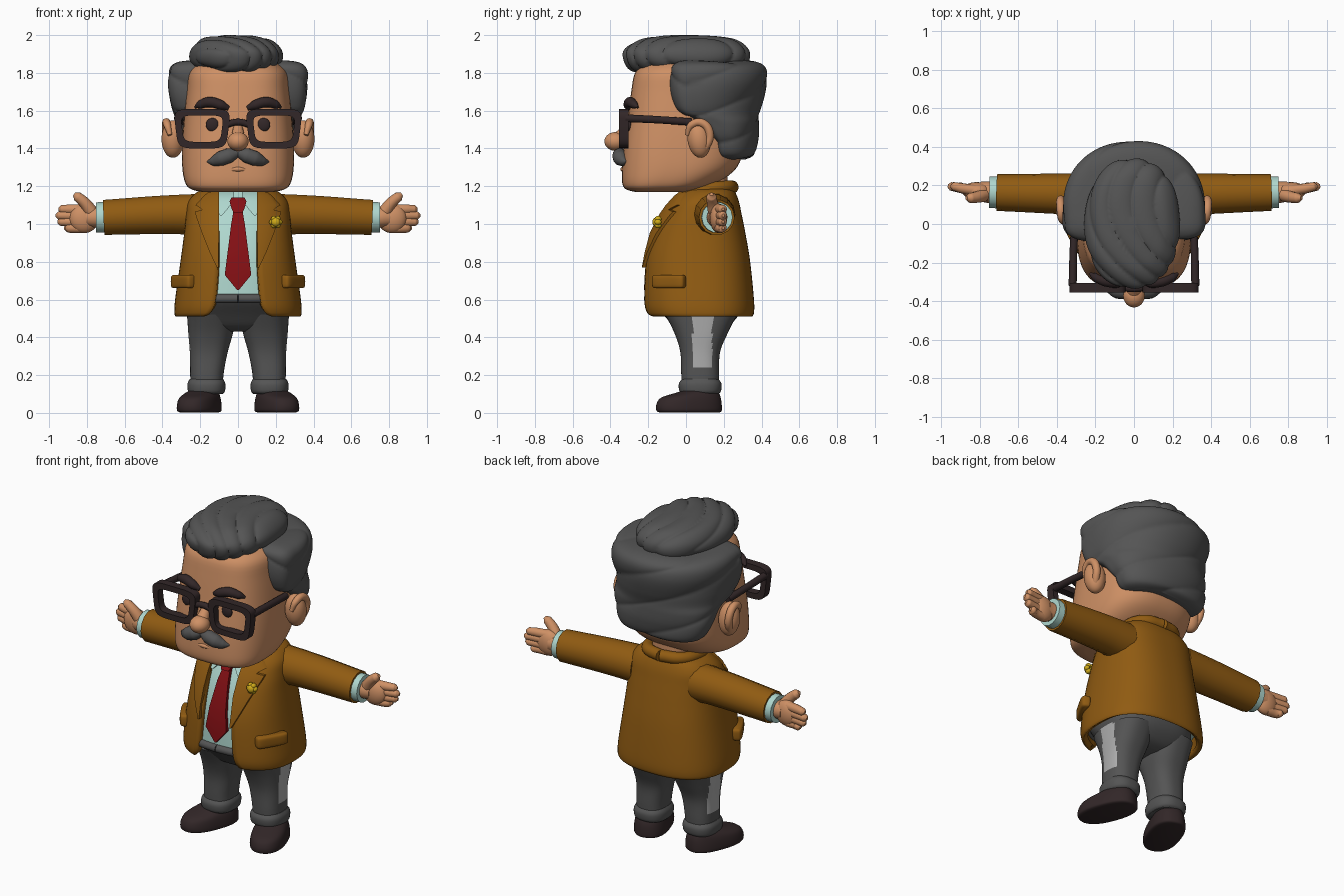
import bpy, bmesh, math
from mathutils import Matrix, Vector

cube = bpy.data.objects.get("Cube")
if cube:
    bpy.data.objects.remove(cube)


def material(name, *rgb):
    m = bpy.data.materials.new(name)
    m.use_nodes = True
    m.diffuse_color = (*rgb, 1)
    m.node_tree.nodes["Principled BSDF"].inputs["Base Color"].default_value = (*rgb, 1)
    return m


SKIN = material("skin", .62, .28, .13)
GREY = material("charcoal grey", .09, .09, .09)
JACKET = material("ochre cloth", .28, .105, .006)
SHIRT = material("pale teal", .43, .68, .62)
TIE = material("dark red", .23, .005, .007)
DARK = material("dark brown", .032, .02, .021)
YELLOW = material("yellow", .62, .4, .01)
PALE = material("pale grey", .42, .42, .42)


def finish(o, mat, mirror=False, angle=45):
    o.data.materials.append(mat)
    bpy.ops.object.select_all(action='DESELECT')
    o.select_set(True)
    bpy.context.view_layer.objects.active = o
    if o.type == 'CURVE':
        bpy.ops.object.convert(target='MESH')
    bpy.ops.object.shade_smooth_by_angle(angle=math.radians(angle))
    if mirror:
        o.modifiers.new("Mirror", 'MIRROR')
    return o


def skin_rings(name, rings, mat, mirror=False, cyclic=True, caps=True, loop=False,
               matrix=None, ridge=None, thick=0):
    """Join rows of points with quads."""
    bm = bmesh.new()
    rows = [[bm.verts.new(p) for p in r] for r in rings]
    n = len(rows[0])
    for a, b in list(zip(rows, rows[1:])) + ([(rows[-1], rows[0])] if loop else []):
        for i in range(n if cyclic else n - 1):
            j = (i + 1) % n
            bm.faces.new((a[i], a[j], b[j], b[i]))
    if caps:
        bm.faces.new(rows[0][::-1])
        bm.faces.new(rows[-1])
    bmesh.ops.recalc_face_normals(bm, faces=bm.faces)
    if ridge:
        bm.normal_update()
        moves = [(v, v.normal * ridge(v.co)) for v in bm.verts]
        for v, d in moves:
            v.co += d
    if matrix:
        bm.transform(matrix)
    me = bpy.data.meshes.new(name)
    bm.to_mesh(me)
    bm.free()
    o = bpy.data.objects.new(name, me)
    bpy.context.collection.objects.link(o)
    finish(o, mat, mirror)
    if thick:
        s = o.modifiers.new("Solidify", 'SOLIDIFY')
        s.thickness, s.offset = thick, -1
    return o


def smooth_rows(rows, sub):
    """Catmull-Rom steps between profile rows."""
    out = []
    for i in range(len(rows) - 1):
        quad = zip(rows[max(i - 1, 0)], rows[i], rows[i + 1], rows[min(i + 2, len(rows) - 1)])
        quad = list(quad)
        for k in range(sub):
            t = k / sub
            out.append([b + .5 * t * (c - a + t * (2*a - 5*b + 4*c - d + t * (3*(b - c) + d - a)))
                        for a, b, c, d in quad])
    return out + [list(rows[-1])]


def ring(z, cx, rx, yf, yb, gap=None, nf=2.5, nb=2.5, mid=.5, seg=64):
    """Rounded horizontal section, with an optional opening at the front."""
    cy = yf + mid * (yb - yf)
    start = -math.pi / 2 if gap is None else -math.acos((gap / rx) ** (nf / 2))
    span = 2 * math.pi if gap is None else math.pi - 2 * start
    pts = []
    for i in range(seg):
        t = start + span * i / (seg if gap is None else seg - 1)
        c, s = math.cos(t), math.sin(t)
        e = 2 / (nf if s < 0 else nb)
        y = (yb - cy if s > 0 else cy - yf) * abs(s) ** e
        pts.append((cx + math.copysign(rx * abs(c) ** e, c), cy + math.copysign(y, s), z))
    return pts


def loft(name, rows, mat, mirror=False, sub=4, matrix=None, ridge=None, **kw):
    rings = [ring(*r, **kw) for r in smooth_rows(rows, sub)]
    return skin_rings(name, rings, mat, mirror, matrix=matrix, ridge=ridge)


def tube(name, pts, mat, mirror=False):
    """Round sweep; each point is x, y, z, radius."""
    cu = bpy.data.curves.new(name, 'CURVE')
    cu.dimensions, cu.bevel_depth, cu.bevel_resolution = '3D', 1, 5
    cu.use_fill_caps, cu.resolution_u = True, 8
    sp = cu.splines.new('BEZIER')
    sp.bezier_points.add(len(pts) - 1)
    for b, p in zip(sp.bezier_points, pts):
        b.co, b.radius = p[:3], p[3]
        b.handle_left_type = b.handle_right_type = 'AUTO'
    o = bpy.data.objects.new(name, cu)
    bpy.context.collection.objects.link(o)
    return finish(o, mat, mirror)


def ball(name, loc, size, mat, mirror=False, rot=0):
    bm = bmesh.new()
    m = Matrix.Translation(loc) @ Matrix.Rotation(rot, 4, 'X') @ Matrix.Diagonal((*size, 1))
    bmesh.ops.create_uvsphere(bm, u_segments=32, v_segments=20, radius=1, matrix=m)
    me = bpy.data.meshes.new(name)
    bm.to_mesh(me)
    bm.free()
    o = bpy.data.objects.new(name, me)
    bpy.context.collection.objects.link(o)
    return finish(o, mat, mirror)


# Torso: the jacket profile also carries the shirt, lapels and tie
COAT = [(.51, 0, .33, -.20, .35, .18), (.53, 0, .337, -.22, .36, .145), (.6, 0, .333, -.23, .36, .12),
        (.8, 0, .305, -.22, .34, .105), (.95, 0, .285, -.18, .315, .105), (1.05, 0, .275, -.13, .295, .11),
        (1.12, 0, .262, -.08, .28, .115), (1.17, 0, .215, -.03, .26, .115), (1.195, 0, .15, 0, .24, .11)]
skin_rings("jacket", [ring(*r) for r in smooth_rows(COAT, 5)], JACKET, cyclic=False, caps=False, thick=.035)
loft("shirt", [(z, 0, rx - .03, yf + .03, yb - .03) for z, c, rx, yf, yb, g in COAT[2:]], SHIRT)


def front_y(x, z):
    for a, b in zip(COAT, COAT[1:]):
        if z <= b[0]:
            break
    t = min(1, (z - a[0]) / (b[0] - a[0]))
    _, _, rx, yf, yb, _ = [p + t * (q - p) for p, q in zip(a, b)]
    h = (yb - yf) / 2
    return yf + h - h * max(0, 1 - min(1, abs(x) / rx) ** 2.5) ** .4


def panel(name, rows, mat, lift, depth, mirror=True):
    """Cloth piece lying on the chest; rows are z, inner x, outer x."""
    def sheet(off):
        return [[(p, front_y(p, z) - off, z) for p in [a + (b - a) * k / 5 for k in range(6)]]
                for z, a, b in rows]
    rings = [f + b[::-1] for f, b in zip(sheet(lift), sheet(lift - depth))]
    return skin_rings(name, rings, mat, mirror)


panel("lapels", [(.77, .104, .112), (.85, .104, .15), (.95, .1, .19), (1.04, .1, .222), (1.065, .1, .228),
                 (1.075, .1, .19), (1.085, .1, .20), (1.1, .1, .225), (1.15, .1, .18), (1.19, .1, .13)],
      JACKET, .02, .03)
panel("shirt_collar", [(1.045, .085, .095), (1.08, .055, .115), (1.12, .025, .13), (1.17, .02, .125)],
      SHIRT, .0, .04)
panel("tie_blade", [(.65, -.004, .004), (.73, -.07, .07), (.85, -.055, .055), (1, -.036, .036), (1.07, -.024, .024)],
      TIE, -.005, .04, False)
panel("tie_knot", [(1.06, -.024, .024), (1.08, -.034, .034), (1.12, -.045, .045), (1.14, -.035, .035)],
      TIE, .008, .05, False)
tube("jacket_collar", [(.13, -.015, 1.16, .022), (.155, .1, 1.185, .032), (.11, .21, 1.195, .035),
                       (0, .245, 1.195, .035)], JACKET, True)
# Pocket flaps wrap the front corners
flap = Matrix.Translation((.292, -.09, .66)) @ Matrix.Rotation(math.radians(60), 4, 'Z')
loft("pocket_flaps", [(0, 0, .085, -.02, .02), (.012, 0, .095, -.03, .03), (.058, 0, .095, -.03, .03),
                      (.07, 0, .085, -.02, .02)], JACKET, True, matrix=flap, nf=4, nb=4)
# Lapel flower made of petals round a centre
ball("flower_centre", (.2, -.158, 1.01), (.024, .02, .024), YELLOW)
for i in range(6):
    a = i * math.pi / 3
    ball("flower_petal", (.2 + .02 * math.cos(a), -.148, 1.01 + .02 * math.sin(a)), (.015, .018, .015), YELLOW)

# Arms and hands
tube("sleeves", [(.2, .15, 1.05, .112), (.34, .155, 1.05, .106), (.71, .163, 1.035, .095)], JACKET, True)
tube("shirt_cuffs", [(.66, .163, 1.035, .084), (.75, .165, 1.035, .082)], SHIRT, True)
tube("wrists", [(.7, .165, 1.035, .055), (.76, .165, 1.035, .055), (.8, .17, 1.035, .05)], SKIN, True)
ball("palms", (.815, .172, 1.03), (.078, .045, .078), SKIN, True)
for i, tip in enumerate((.95, .965, .955, .92)):
    z = 1.078 - .033 * i
    tube("finger", [(.82, .175, z, .028), (.89, .185, z, .026), (tip - .015, .195, z, .022), (tip, .197, z, .008)],
         SKIN, True)
tube("thumbs", [(.78, .15, 1.07, .035), (.81, .14, 1.11, .03), (.85, .135, 1.145, .026), (.868, .135, 1.158, .01)],
     SKIN, True)

# Trousers with pale side patches
loft("trouser_seat", [(.43, 0, .14, -.0, .16), (.455, 0, .22, -.06, .22), (.52, 0, .27, -.12, .28),
                      (.6, 0, .28, -.19, .3), (.645, 0, .27, -.19, .28)], GREY)
tube("waistband", [(.25, -.13, .605, .02), (.13, -.185, .605, .024), (0, -.2, .605, .024)], GREY, True)
legs = loft("trouser_legs", [(.1, .165, .085, -.02, .17), (.2, .165, .088, -.025, .175), (.32, .155, .1, -.03, .18),
                             (.42, .145, .118, -.06, .22), (.52, .14, .13, -.11, .27)], GREY, True, sub=6)
legs.data.materials.append(PALE)
for f in legs.data.polygons:
    if f.normal.x > .55 and .035 < f.center.y < .14 and f.center.z > .24:
        f.material_index = 1
loft("trouser_hems", [(.1, .167, .085, -.02, .17), (.115, .167, .098, -.035, .185), (.155, .167, .1, -.038, .188),
                      (.18, .167, .088, -.02, .17)], GREY, True)
toe_out = Matrix.Translation((.19, .06, 0)) @ Matrix.Rotation(math.radians(20), 4, 'Z')
loft("shoes", [(.003, 0, .085, -.21, .12), (.012, 0, .1, -.225, .13), (.045, 0, .1, -.225, .13),
               (.08, 0, .093, -.2, .125), (.105, 0, .08, -.12, .115), (.125, 0, .06, -.05, .1)],
     DARK, True, matrix=toe_out, nf=2.3)

# Head
loft("neck", [(1.1, 0, .12, -.0, .22), (1.27, 0, .12, -.0, .22)], SKIN)
loft("head", [(1.17, 0, .19, -.27, .02), (1.185, 0, .25, -.32, .08), (1.22, 0, .28, -.338, .17),
              (1.3, 0, .295, -.338, .27), (1.42, 0, .295, -.328, .31), (1.55, 0, .287, -.31, .33),
              (1.7, 0, .272, -.29, .33), (1.8, 0, .26, -.27, .33), (1.85, 0, .21, -.22, .28)],
     SKIN, nf=3, nb=2.6)
ball("ears", (.345, .07, 1.45), (.06, .062, .1), SKIN, True, .12)
tube("ear_rims", [(.36, .005, 1.47, .012), (.375, .03, 1.525, .02), (.38, .085, 1.535, .022), (.38, .125, 1.48, .022),
                  (.365, .1, 1.4, .02), (.34, .06, 1.365, .014)], SKIN, True)
ball("nose_tip", (0, -.372, 1.437), (.056, .06, .05), SKIN)
tube("nose_bridge", [(0, -.3, 1.53, .02), (0, -.325, 1.49, .03), (0, -.355, 1.45, .04)], SKIN)
ball("eyes", (.135, -.3, 1.525), (.035, .015, .036), DARK, True)
tube("eyebrows", [(.05, -.3, 1.612, .012), (.09, -.305, 1.63, .026), (.15, -.295, 1.645, .028),
                  (.2, -.275, 1.632, .022), (.228, -.255, 1.618, .006)], DARK, True)
tube("moustache", [(0, -.348, 1.378, .022), (.045, -.35, 1.363, .04), (.09, -.345, 1.347, .04),
                   (.13, -.33, 1.333, .026), (.162, -.315, 1.33, .005)], GREY, True)
tube("lower_lip", [(-.06, -.325, 1.285, .006), (0, -.335, 1.29, .013), (.06, -.325, 1.285, .006)], SKIN)

# Glasses
lens = [[(.19 + (rx + .012 * (z - 1.505) / .1) * x, y, z)
         for x, _, w in ring(0, 0, 1, -1, 1, nf=5, nb=5) for z in [1.505 + rz * _]]
        for rx, rz, y in ((.14, .105, -.355), (.14, .105, -.305), (.105, .07, -.305), (.105, .07, -.355))]
skin_rings("glasses_frames", lens, DARK, True, caps=False, loop=True)
tube("glasses_bridge", [(-.065, -.33, 1.525, .018), (0, -.335, 1.54, .018), (.065, -.33, 1.525, .018)], DARK)
tube("glasses_temples", [(.318, -.32, 1.56, .021), (.314, -.15, 1.552, .02), (.305, .03, 1.54, .02)], DARK, True)


# Hair: grooved masses around the back and on top
def groove(t, amount):
    return amount * (abs(math.sin(t)) ** .6 - .7)


def back_strands(p):
    return groove(16 * (p.z + .22 * math.atan2(p.x, .2 + abs(p.y))), .014)


def top_strands(p):
    return groove(26 * (p.x + .35 * p.y - 1.5 * p.y ** 2 + .3 * p.z), .014)


loft("back_hair", [(1.345, 0, .2, .2, .32), (1.37, 0, .265, .17, .365), (1.45, 0, .305, .14, .38),
                   (1.53, 0, .325, .08, .385), (1.585, 0, .343, -.04, .39), (1.65, 0, .355, -.075, .405),
                   (1.76, 0, .37, -.09, .43), (1.825, 0, .358, -.085, .42), (1.855, 0, .31, -.05, .37),
                   (1.865, 0, .2, 0, .28)],
     GREY, sub=8, ridge=back_strands, nf=5, nb=2.1, mid=.32, seg=128)
loft("top_hair", [(1.8, -.01, .1, -.22, .2), (1.815, -.01, .18, -.29, .28), (1.86, -.01, .238, -.325, .33),
                  (1.92, -.01, .238, -.325, .33), (1.97, -.015, .19, -.25, .27), (1.99, -.02, .12, -.15, .17),
                  (1.997, -.02, .03, -.04, .04)],
     GREY, sub=8, ridge=top_strands, nf=2.2, nb=2.2, seg=160)
